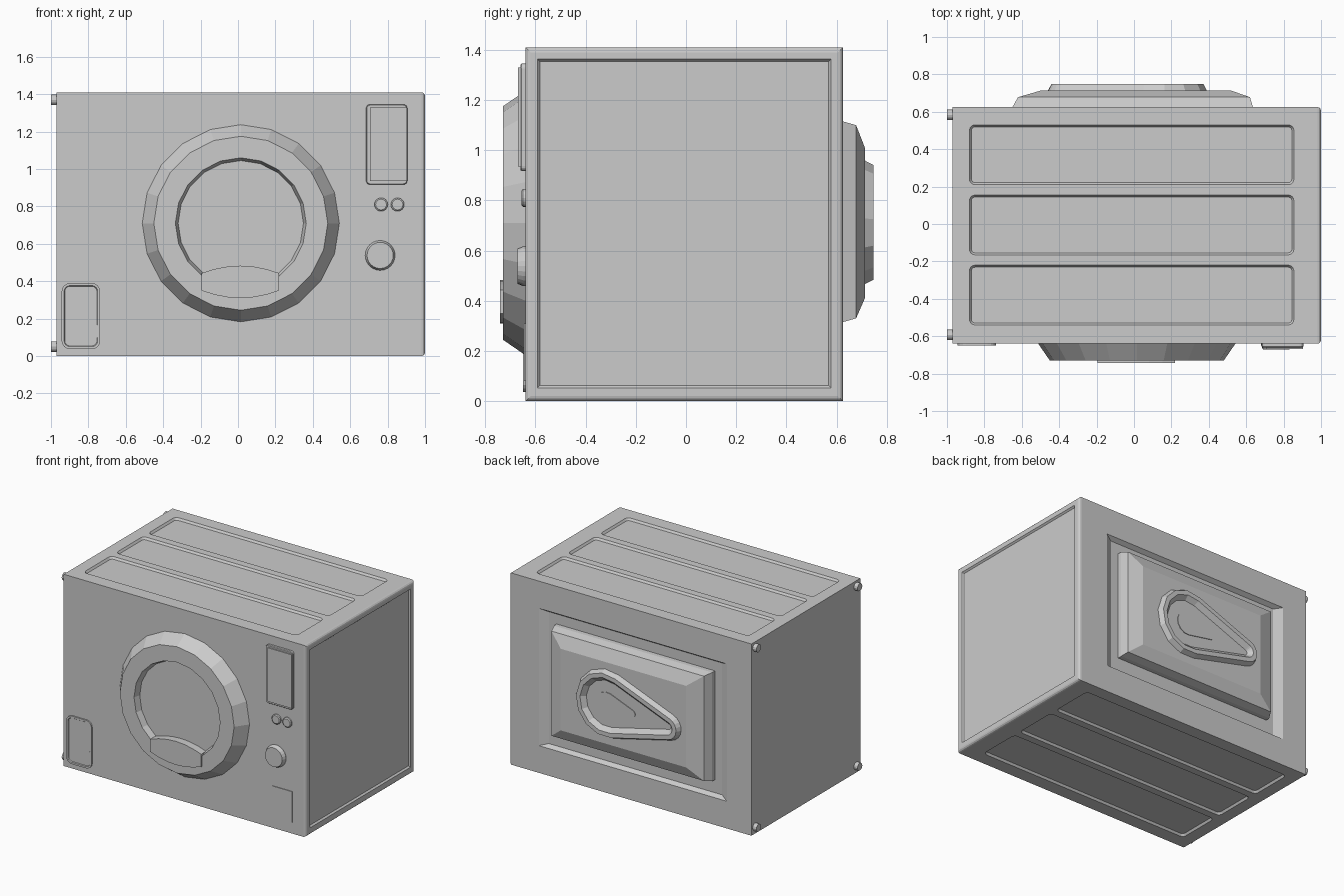
import bpy, bmesh, math
from math import sin, cos, pi

if "Cube" in bpy.data.objects:
    bpy.data.objects.remove(bpy.data.objects["Cube"])


# --- outlines (2D) ---
def rrect(u0, u1, v0, v1, r=0.0, inset=0.0, seg=4):
    u0, u1, v0, v1 = u0 + inset, u1 - inset, v0 + inset, v1 - inset
    if r <= 0:
        return [(u0, v0), (u1, v0), (u1, v1), (u0, v1)]
    r = max(r - inset, 0.004)
    pts = []
    for k, (cu, cv) in enumerate([(u1 - r, v1 - r), (u0 + r, v1 - r), (u0 + r, v0 + r), (u1 - r, v0 + r)]):
        for i in range(seg + 1):
            a = pi / 2 * (k + i / seg)
            pts.append((cu + r * cos(a), cv + r * sin(a)))
    return pts


def circle(cu, cv, r, n=20):
    return [(cu + r * cos(2 * pi * i / n), cv + r * sin(2 * pi * i / n)) for i in range(n)]


def pear(big, R, small, r, inset=0.0, seg=8):
    du, dv = small[0] - big[0], small[1] - big[1]
    ax, phi = math.atan2(dv, du), math.acos((R - r) / math.hypot(du, dv))
    R, r = R - inset, r - inset
    pts = []
    for (cu, cv), rad, a0, a1 in ((big, R, ax + phi, ax + 2 * pi - phi), (small, r, ax - phi, ax + phi)):
        for i in range(seg + 1):
            a = a0 + (a1 - a0) * i / seg
            pts.append((cu + rad * cos(a), cv + rad * sin(a)))
    return pts


# --- solids: stack outlines along an axis, capped at both ends ---
PLACE = {'x': lambda u, v, d: (d, u, v), 'y': lambda u, v, d: (u, d, v), 'z': lambda u, v, d: (u, v, d)}


def add_loft(bm, axis, *layers):
    loops = [[bm.verts.new(PLACE[axis](u, v, d)) for u, v in pts] for pts, d in layers]
    n = len(loops[0])
    for a, b in zip(loops, loops[1:]):
        for i in range(n):
            j = (i + 1) % n
            bm.faces.new((a[i], a[j], b[j], b[i]))
    bm.faces.new(loops[0])
    bm.faces.new(loops[-1])


def finish(bm, name):
    bmesh.ops.recalc_face_normals(bm, faces=bm.faces)
    me = bpy.data.meshes.new(name)
    bm.to_mesh(me)
    bm.free()
    ob = bpy.data.objects.new(name, me)
    bpy.context.collection.objects.link(ob)
    return ob


def part(name, axis, *layers):
    bm = bmesh.new()
    add_loft(bm, axis, *layers)
    return finish(bm, name)


# Cabinet with rounded edges on the +x end
F, B, H = -0.64, 0.625, 1.41
bm = bmesh.new()
box = rrect(F, B, 0, H)
add_loft(bm, 'x', (box, -0.97), (box, 1.0))
end = [e for e in bm.edges if all(v.co.x > 0.99 for v in e.verts)]
bmesh.ops.bevel(bm, geom=end, offset=0.02, segments=3, profile=0.5, affect='EDGES')
cabinet = finish(bm, "cabinet")

# Recesses: three long panels on top and bottom, one on the +x end, one at the back
bm = bmesh.new()
for v0, v1 in ((0.21, 0.53), (-0.165, 0.155), (-0.54, -0.22)):
    outer = rrect(-0.88, 0.855, v0, v1, 0.03)
    inner = rrect(-0.88, 0.855, v0, v1, 0.03, 0.011)
    for z, s in ((H, 1), (0, -1)):
        add_loft(bm, 'z', (outer, z + s * 0.03), (outer, z), (inner, z - s * 0.015))
lid = (-0.592, 0.578, 0.053, 1.363)
add_loft(bm, 'x', (rrect(*lid), 1.03), (rrect(*lid), 1.0), (rrect(*lid, inset=0.01), 0.988))
back = rrect(-0.77, 0.76, 0.20, 1.21)
add_loft(bm, 'y', (back, B + 0.03), (back, B), (rrect(-0.71, 0.70, 0.22, 1.19), B - 0.03))
cutter = finish(bm, "recess_cutter")
mod = cabinet.modifiers.new("recesses", 'BOOLEAN')
mod.operation, mod.solver, mod.object = 'DIFFERENCE', 'EXACT', cutter
bpy.context.view_layer.objects.active = cabinet
bpy.ops.object.modifier_apply(modifier=mod.name)
bpy.data.objects.remove(cutter)

# Feet on the -x end
for i, (y, z) in enumerate([(y, z) for y in (-0.593, 0.583) for z in (0.05, 1.37)]):
    part(f"foot_{i + 1}", 'x', (circle(y, z, 0.028, 12), -0.96), (circle(y, z, 0.028, 12), -1.0))

# Door ring with sunken window, and handle
part("door", 'y', *[(circle(0.015, 0.71, r), y) for r, y in
     ((0.527, -0.63), (0.527, F), (0.465, -0.73), (0.35, -0.73), (0.335, -0.685))])
us = [0.0125 + 0.2075 * t for t in (-1, -0.67, -0.33, 0, 0.33, 0.67, 1)]
bow = lambda u: 0.04 * (1 - ((u - 0.0125) / 0.2075) ** 2)
handle = [(u, 0.35 - bow(u)) for u in us] + [(u, 0.443 + bow(u)) for u in reversed(us)]
part("door_handle", 'y', (handle, -0.68), (handle, -0.742))

# Control panel parts
disp = (0.685, 0.905, 0.917, 1.345)
part("display_frame", 'y', (rrect(*disp, 0.02), -0.63), (rrect(*disp, 0.02), -0.655),
     (rrect(*disp, 0.02, 0.004), -0.66))
part("display", 'y', (rrect(0.707, 0.903, 0.935, 1.33), -0.65), (rrect(0.707, 0.903, 0.935, 1.33), -0.669))
for i, x in enumerate((0.765, 0.853)):
    part(f"button_{i + 1}", 'y', *[(circle(x, 0.81, r, 16), y) for r, y in
         ((0.036, -0.63), (0.036, -0.65), (0.029, -0.655))])
part("knob", 'y', *[(circle(0.76, 0.538, r, 24), y) for r, y in
     ((0.08, -0.63), (0.08, -0.648), (0.07, -0.672))])
label = rrect(0.73, 0.89, 0.08, 0.31)
part("info_plate", 'y', (label, -0.63), (label, -0.645))

# Filter hatch with rim and grip
hatch = (-0.943, -0.737, 0.037, 0.39, 0.045)
part("filter_hatch", 'y', (rrect(*hatch), -0.63), (rrect(*hatch), -0.65),
     (rrect(*hatch, 0.013), -0.65), (rrect(*hatch, 0.017), -0.644))
grip = rrect(-0.755, -0.745, 0.10, 0.165)
part("hatch_grip", 'y', (grip, -0.64), (grip, -0.65))

# Back cover block
part("back_cover", 'y', (rrect(-0.652, 0.638, 0.313, 1.117), 0.58), (rrect(-0.65, 0.636, 0.315, 1.115), B),
     (rrect(-0.62, 0.62, 0.33, 1.10), 0.678), (rrect(-0.50, 0.52, 0.41, 1.01), 0.713))

# Pear-shaped drive housing with raised rim, and small inner plate
big, small = (0.14, 0.71), (-0.36, 0.675)
part("drive_housing", 'y', *[(pear(big, 0.25, small, 0.1, i), y) for i, y in
     ((0, 0.70), (0, 0.713), (0.018, 0.748), (0.05, 0.748), (0.08, 0.717))])
core = pear(big, 0.085, (-0.06, 0.69), 0.03)
part("drive_plate", 'y', (core, 0.71), (core, 0.722))
